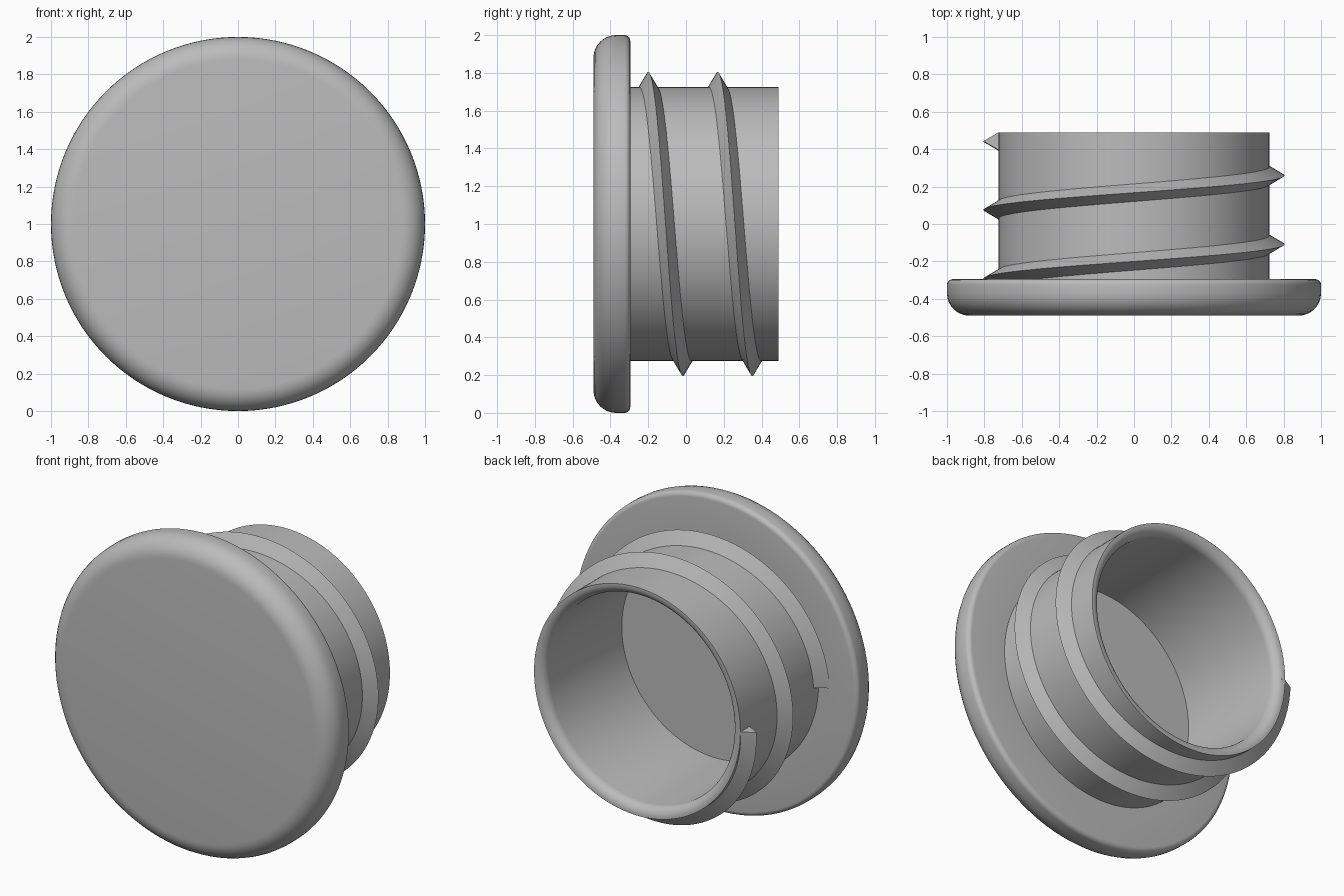
import bpy, bmesh
from math import sin, cos, pi, radians
from mathutils import Vector, Matrix

if "Cube" in bpy.data.objects:
    bpy.data.objects.remove(bpy.data.objects["Cube"], do_unlink=True)

CENTRE = Vector((0, 0, 1))
SEGMENTS = 128

grey = bpy.data.materials.new("plain grey")
grey.use_nodes = True
GREY = (0.5, 0.5, 0.5, 1)
grey.diffuse_color = GREY
grey.node_tree.nodes["Principled BSDF"].inputs["Base Color"].default_value = GREY


def finish(bm, name, angle):
    bmesh.ops.remove_doubles(bm, verts=bm.verts, dist=1e-5)
    bmesh.ops.recalc_face_normals(bm, faces=bm.faces)
    mesh = bpy.data.meshes.new(name)
    bm.to_mesh(mesh)
    bm.free()
    mesh.materials.append(grey)
    obj = bpy.data.objects.new(name, mesh)
    bpy.context.collection.objects.link(obj)
    bpy.ops.object.select_all(action='DESELECT')
    obj.select_set(True)
    bpy.context.view_layer.objects.active = obj
    bpy.ops.object.shade_smooth_by_angle(angle=radians(angle))
    return obj


def fillet(r, y, size, start, steps=8):
    """Quarter arc around (r, y), from start degrees counter-clockwise."""
    return [(r + size * cos(radians(start + 90 * i / steps)),
             y + size * sin(radians(start + 90 * i / steps))) for i in range(steps + 1)]


def lathe(name, profile):
    """Spin a (radius, y) profile around the y axis."""
    bm = bmesh.new()
    verts = [bm.verts.new(CENTRE + Vector((r, y, 0))) for r, y in profile]
    edges = [bm.edges.new(pair) for pair in zip(verts, verts[1:])]
    bmesh.ops.spin(bm, geom=verts + edges, cent=CENTRE, axis=(0, 1, 0),
                   angle=2 * pi, steps=SEGMENTS, use_merge=True)
    return finish(bm, name, 30)


# Cap: rounded flange, threaded tube wall, rounded inner lip and flat floor
FRONT, FLANGE, RIM = -0.49, -0.295, 0.49
WALL, BORE = 0.725, 0.658
profile = [(0, FRONT)]
profile += fillet(0.88, FRONT + 0.12, 0.12, -90)
profile += fillet(0.97, FLANGE - 0.03, 0.03, 0, 5)
profile += [(WALL, FLANGE), (WALL, RIM)]
profile += fillet(BORE + 0.06, RIM - 0.06, 0.06, 90)
profile += [(BORE, FLANGE), (0, FLANGE)]
lathe("cap_body", profile)

# Thread: a pointed ridge winding twice round the tube
TURNS, PITCH, START, HALF = 2, 0.3675, -0.292, 0.047
section = [(0.70, -HALF), (WALL, -HALF), (0.805, 0), (WALL, HALF), (0.70, HALF)]
bm = bmesh.new()
rings = []
for i in range(TURNS * SEGMENTS + 1):
    turn = i / SEGMENTS
    out = Vector((-cos(2 * pi * turn), 0, sin(2 * pi * turn)))
    rings.append([bm.verts.new(CENTRE + out * r + Vector((0, START + PITCH * turn + y, 0)))
                  for r, y in section])
for a, b in zip(rings, rings[1:]):
    for j in range(len(section)):
        k = (j + 1) % len(section)
        bm.faces.new((a[j], a[k], b[k], b[j]))
bm.faces.new(rings[0])
bm.faces.new(rings[-1])
finish(bm, "screw_thread", 30)
